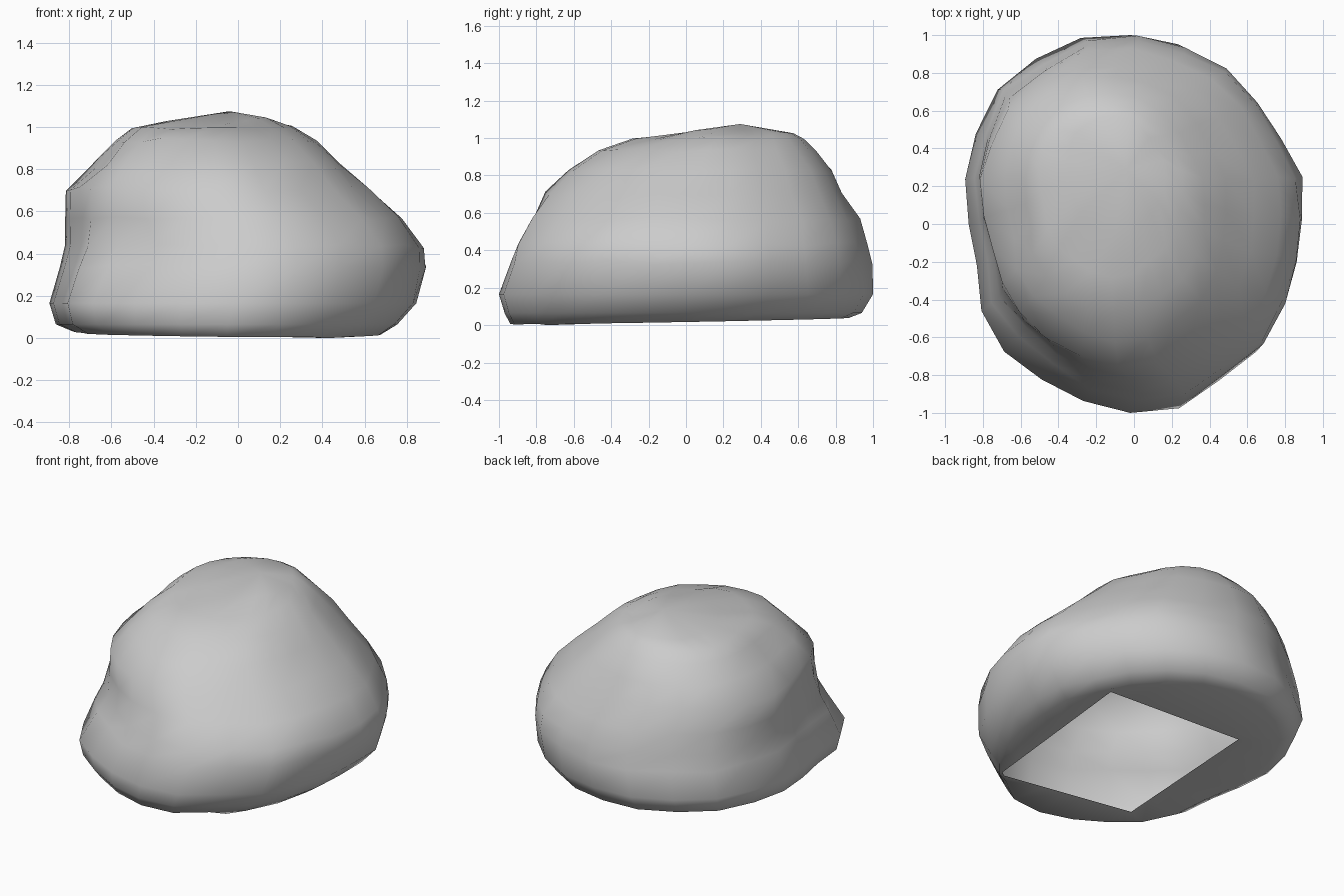
import bpy, bmesh
from math import cos, sin, pi, exp
from mathutils import Vector, noise

if "Cube" in bpy.data.objects:
    bpy.data.objects.remove(bpy.data.objects["Cube"])

# Plan outline: radius every 15 degrees, starting at +x
OUTLINE = [.875, .905, .885, .925, .955, .985, 1.0, 1.02, 1.01, 1.005, .955, .915,
           .865, .85, .92, .955, .95, .97, 1.0, 1.01, .955, .955, .92, .89]
N = len(OUTLINE)

# Height, x min, x max, y min, y max, depth of the front-left hollow
LEVELS = [
    (0.03, -.78, .68, -.94, .87, 0),
    (0.07, -.86, .76, -.97, .94, 0),
    (0.17, -.89, .85, -1.0, 1.0, 0),
    (0.34, -.85, .885, -.945, .985, .045),
    (0.44, -.83, .87, -.915, .96, .09),
    (0.57, -.81, .77, -.84, .925, .08),
    (0.71, -.80, .63, -.76, .84, .055),
    (0.83, -.69, .49, -.63, .78, .04),
    (0.94, -.59, .37, -.48, .69, .03),
    (1.00, -.50, .26, -.28, .63, .02),
    (1.03, -.35, .15, -.05, .57, 0),
]

bm = bmesh.new()
rings = []

# Four-sided opening in the underside, six points per edge
CORNERS = [Vector(c) for c in ((.505, .385, .05), (-.43, .46, .035),
                               (-.485, -.605, .025), (.43, -.74, .005))]
ring = []
for i in range(N):
    e, t = divmod((i - 3) % N, 6)
    ring.append(bm.verts.new(CORNERS[e].lerp(CORNERS[(e + 1) % 4], t / 6)))
rings.append(ring)

# Rock body
for k, (z, x0, x1, y0, y1, dent) in enumerate(LEVELS):
    ring = []
    for i, r in enumerate(OUTLINE):
        a = 2 * pi * i / N
        f = 1 - dent * exp(-((i - 15) / 1.9) ** 2)
        x = (x0 + x1) / 2 + f * r * cos(a) / .88 * (x1 - x0) / 2
        y = (y0 + y1) / 2 + f * r * sin(a) * (y1 - y0) / 2
        p = Vector((x, y, z))
        if k > 2:
            n = noise.noise(p * 4)
            p.x += .03 * n * cos(a)
            p.y += .03 * n * sin(a)
            p.z += .025 * noise.noise(p * 4 + Vector((7, 3, 1)))
        elif k == 0:
            p.z = .027 + .018 * y - .008 * x
        ring.append(bm.verts.new(p))
    rings.append(ring)

for lo, hi in zip(rings, rings[1:]):
    for i in range(N):
        j = (i + 1) % N
        bm.faces.new((lo[i], lo[j], hi[j], hi[i]))

# Summit
top = bm.verts.new((-.04, .29, 1.08))
for i in range(N):
    bm.faces.new((rings[-1][i], rings[-1][(i + 1) % N], top))

for f in bm.faces:
    f.smooth = True
low = min(v.co.z for v in bm.verts)
bmesh.ops.translate(bm, verts=bm.verts, vec=(0, 0, -low))
mesh = bpy.data.meshes.new("rock")
bm.to_mesh(mesh)
bm.free()
rock = bpy.data.objects.new("rock", mesh)
bpy.context.collection.objects.link(rock)
